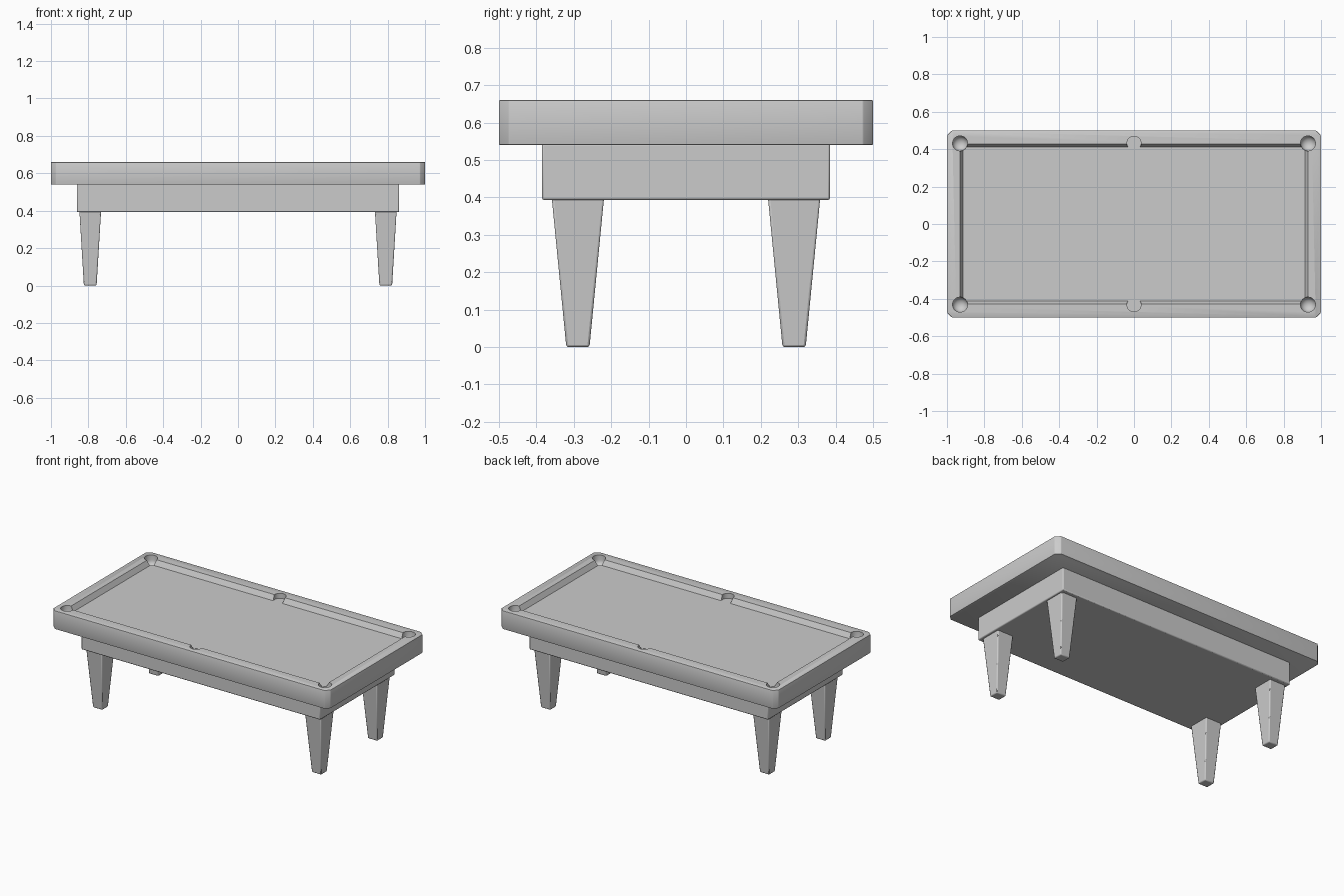
import bpy, bmesh, math

if "Cube" in bpy.data.objects:
    bpy.data.objects.remove(bpy.data.objects["Cube"])

TOP, BED, RAIL_BOTTOM, APRON_BOTTOM = 0.66, 0.628, 0.54, 0.395


def finish(name, bm, bevel=0.0):
    bmesh.ops.recalc_face_normals(bm, faces=bm.faces[:])
    me = bpy.data.meshes.new(name)
    bm.to_mesh(me)
    bm.free()
    ob = bpy.data.objects.new(name, me)
    bpy.context.collection.objects.link(ob)
    if bevel:
        m = ob.modifiers.new("soft_edges", 'BEVEL')
        m.width, m.segments = bevel, 2
        m.limit_method = 'ANGLE'
    return ob


def loft(name, rings, bevel=0.0):
    """Join stacked rings of points with side faces and cap both ends."""
    bm = bmesh.new()
    loops = [[bm.verts.new(p) for p in ring] for ring in rings]
    n = len(rings[0])
    for a, b in zip(loops, loops[1:]):
        for i in range(n):
            j = (i + 1) % n
            bm.faces.new((a[i], a[j], b[j], b[i]))
    bm.faces.new(loops[0][::-1])
    bm.faces.new(loops[-1])
    return finish(name, bm, bevel)


def rect(hx, hy, z, cx=0, cy=0):
    return [(cx + sx * hx, cy + sy * hy, z)
            for sx, sy in ((-1, -1), (1, -1), (1, 1), (-1, 1))]


def clipped_rect(hx, hy, c, z):
    return [(x, y, z) for x, y in (
        (-hx + c, -hy), (hx - c, -hy), (hx, -hy + c), (hx, hy - c),
        (hx - c, hy), (-hx + c, hy), (-hx, hy - c), (-hx, -hy + c))]


def circle(r, z, cx, cy, n=32):
    return [(cx + r * math.cos(2 * math.pi * i / n),
             cy + r * math.sin(2 * math.pi * i / n), z) for i in range(n)]


# Rail block with clipped corners
table_top = loft("table_top", [clipped_rect(1, 0.5, 0.027, RAIL_BOTTOM),
                               clipped_rect(1, 0.5, 0.027, TOP)], 0.003)

# Sunken playing bed with sloping cushions
over = (TOP + 0.02 - BED) / (TOP - BED)
cutters = [loft("bed_cutter", [rect(0.913, 0.411, BED),
                               rect(0.913 + 0.018 * over, 0.411 + 0.018 * over, TOP + 0.02)])]

# Bowl-shaped corner pockets and shallow side pockets
for sy in (-1, 1):
    for sx in (-1, 1):
        cx, cy, r = sx * 0.93, sy * 0.431, 0.04
        bowl = [circle(r * math.cos(a), BED - 0.035 * math.sin(a), cx, cy)
                for a in (math.radians(d) for d in (80, 60, 40, 20, 0))]
        cutters.append(loft("corner_pocket_cutter", bowl + [circle(r, TOP + 0.03, cx, cy)]))
    cutters.append(loft("side_pocket_cutter",
                        [circle(0.038, BED - 0.001, 0, sy * 0.431),
                         circle(0.038, TOP + 0.03, 0, sy * 0.431)]))

for c in cutters:
    c.hide_render = True
    m = table_top.modifiers.new("cut", 'BOOLEAN')
    m.operation, m.solver, m.object = 'DIFFERENCE', 'EXACT', c

# Bake the cuts and discard the cutters
bpy.context.view_layer.update()
baked = bpy.data.meshes.new_from_object(
    table_top.evaluated_get(bpy.context.evaluated_depsgraph_get()))
table_top.modifiers.clear()
table_top.data = baked
for c in cutters:
    bpy.data.objects.remove(c)

# Apron under the rails
apron = loft("apron", [rect(0.862, 0.385, APRON_BOTTOM - 0.002),
                       rect(0.862, 0.385, RAIL_BOTTOM + 0.005)], 0.006)

# Four tapered legs
legs = [loft(f"{yn}_{xn}_leg",
             [rect(0.034, 0.031, 0, sx * 0.79, sy * 0.289),
              rect(0.058, 0.07, APRON_BOTTOM + 0.005, sx * 0.79, sy * 0.289)], 0.006)
        for sx, xn in ((-1, "left"), (1, "right"))
        for sy, yn in ((-1, "front"), (1, "back"))]

# Smooth pockets and bevels, crisp main edges
bpy.ops.object.select_all(action='DESELECT')
for ob in [table_top, apron] + legs:
    ob.select_set(True)
bpy.context.view_layer.objects.active = table_top
bpy.ops.object.shade_smooth_by_angle(angle=math.radians(30))
